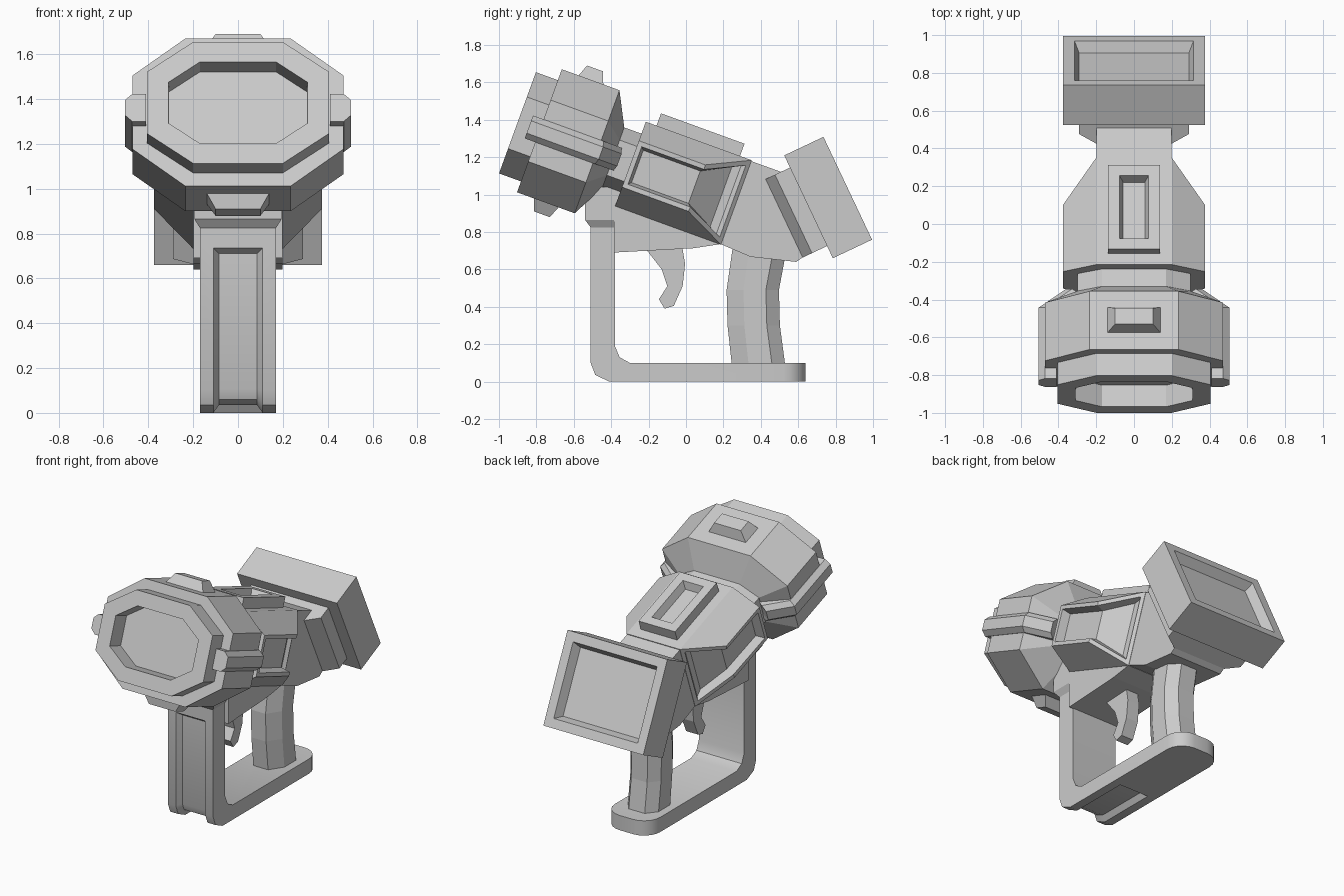
import bpy, bmesh
from math import radians
from mathutils import Matrix, Vector

if "Cube" in bpy.data.objects:
    bpy.data.objects.remove(bpy.data.objects["Cube"])

TILT = Matrix.Rotation(radians(-20), 4, 'X')                      # barrel frame
EYE = Matrix.Translation((0, 0.76, 0.984)) @ Matrix.Rotation(radians(25.3), 4, 'X')
MID = 0.992                                                       # barrel axis height in its frame


def part(name, rings, frame=Matrix(), pick=None, insets=(), round_end=None, smooth=False):
    """Skin a list of point rings, optionally recess the picked faces."""
    bm = bmesh.new()
    vs = [[bm.verts.new(p) for p in r] for r in rings]
    n = len(rings[0])
    for a, b in zip(vs, vs[1:]):
        for i in range(n):
            j = (i + 1) % n
            bm.faces.new((a[i], a[j], b[j], b[i]))
    bm.faces.new(vs[0])
    bm.faces.new(vs[-1])
    bmesh.ops.remove_doubles(bm, verts=bm.verts, dist=1e-5)
    bmesh.ops.recalc_face_normals(bm, faces=bm.faces)
    bm.normal_update()
    if pick:
        faces = [f for f in bm.faces if pick(f.normal, f.calc_center_median())]
        for thick, depth in insets:
            bmesh.ops.inset_region(bm, faces=faces, thickness=thick, depth=depth,
                                   use_even_offset=True, use_boundary=True)
            bm.normal_update()
    if round_end:
        edges = [e for e in bm.edges if all(v.co.y > round_end - 1e-4 for v in e.verts)
                 and abs(e.verts[0].co.z - e.verts[1].co.z) > 0.05]
        bmesh.ops.bevel(bm, geom=edges, offset=0.12, segments=5, profile=0.5, affect='EDGES')
    me = bpy.data.meshes.new(name)
    bm.transform(frame)
    bm.to_mesh(me)
    bm.free()
    ob = bpy.data.objects.new(name, me)
    bpy.context.collection.objects.link(ob)
    if smooth:
        bpy.context.view_layer.objects.active = ob
        ob.select_set(True)
        bpy.ops.object.shade_smooth_by_angle(angle=radians(35))
        ob.select_set(False)
    return ob


def octagon(u, w, top, h, side, c=MID):
    q = [(top, h), (w, side), (w, -side), (top, -h)]
    return [(x, u, c + v) for x, v in q + [(-x, v) for x, v in reversed(q)]]


def rect_z(z, w, y0, y1):
    return [(-w, y0, z), (w, y0, z), (w, y1, z), (-w, y1, z)]


def rect_y(y, w, h):
    return [(-w, y, -h), (w, y, -h), (w, y, h), (-w, y, h)]


def slab(pts, w):
    return [[(x, y, z) for y, z in pts] for x in (-w, w)]


# Front lens with deep recess
part("lens_housing", [octagon(-1.32, 0.405, 0.2, 0.288, 0.147), octagon(-1.15, 0.405, 0.2, 0.288, 0.147)],
     TILT, lambda n, c: n.y < -0.9, [(0.095, 0), (0.003, -0.12)])

# Head, tapering back to the neck
part("head", [octagon(-1.195, 0.47, 0.235, 0.35, 0.175), octagon(-0.867, 0.47, 0.235, 0.35, 0.175),
              octagon(-0.775, 0.3, 0.17, 0.172, 0.1), octagon(-0.65, 0.3, 0.17, 0.172, 0.1)], TILT)

# Lugs above and below the head
for label, s in (("upper", 1), ("lower", -1)):
    part(label + "_lug", [rect_z(MID + s * 0.34, 0.145, -1.103, -0.955),
                          rect_z(MID + s * 0.415, 0.1, -1.075, -0.985)], TILT)

# Side rails bending inward behind the head
for label, s in (("right", 1), ("left", -1)):
    rings = []
    for v, d in ((-0.065, 0.033), (-0.035, 0), (0.035, 0), (0.065, 0.033)):
        plan = [(0.41, -1.255), (0.505 - d, -1.255), (0.505 - d, -0.845 - d * 0.3),
                (0.36 - d, -0.74 - d * 0.3), (0.27, -0.79), (0.41, -0.87)]
        rings.append([(s * x, u, MID + v) for x, u in plan])
    part(label + "_rail", rings, TILT)

# Receiver with recessed, wrapped side windows
part("receiver", [octagon(-0.677, 0.375, 0.2, 0.24, 0.132), octagon(-0.3, 0.375, 0.2, 0.24, 0.132),
                  octagon(-0.075, 0.2, 0.2, 0.24, 0.24)],
     TILT, lambda n, c: abs(n.x) > 0.7, [(0.025, 0), (0.015, -0.055)])

# Central spine
part("spine", slab([(-0.215, 1.383), (0.53, 1.113), (0.7, 0.72), (0.59, 0.64), (0.345, 0.667),
                    (0.185, 0.735), (0.04, 0.713), (-0.385, 0.69), (-0.385, 0.93)], 0.198))

# Raised top plate
part("top_plate", [rect_z(1.2, 0.137, -0.616, -0.141), rect_z(1.302, 0.137, -0.616, -0.141)],
     TILT, lambda n, c: n.z > 0.9, [(0.06, 0), (0.02, -0.05)])

# Rear screen and its mount
part("screen", [rect_y(-0.116, 0.375, 0.304), rect_y(0.116, 0.375, 0.304)],
     EYE, lambda n, c: n.y > 0.9, [(0.06, 0), (0.025, -0.06)])
part("screen_mount", [rect_y(-0.26, 0.2, 0.232), rect_y(-0.205, 0.29, 0.232), rect_y(-0.1, 0.29, 0.232)], EYE)

# Faceted grip
rings = []
for z, y0, y1 in ((0.09, 0.245, 0.53), (0.3, 0.222, 0.502), (0.49, 0.217, 0.497), (0.72, 0.25, 0.54)):
    half = [(0.055, y0), (0.115, y0 + 0.09), (0.115, y1 - 0.07), (0.06, y1)]
    rings.append([(x, y, z) for x, y in half + [(-x, y) for x, y in reversed(half)]])
part("grip", rings)

# Trigger
part("trigger", slab([(-0.23, 0.72), (-0.2, 0.69), (-0.13, 0.6), (-0.1, 0.51), (-0.145, 0.44), (-0.115, 0.39),
                      (-0.065, 0.405), (-0.018, 0.51), (-0.005, 0.63), (-0.02, 0.72)], 0.045))

# Hand guard: front post and base, with a channel running round the corner
part("hand_guard", slab([(-0.51, 0.84), (-0.51, 0.795), (-0.51, 0.1), (-0.485, 0.035), (-0.41, 0.0), (0.06, 0.0),
                         (0.64, 0.0), (0.64, 0.1), (-0.3, 0.1), (-0.355, 0.13), (-0.38, 0.19), (-0.38, 0.84)], 0.17),
     pick=lambda n, c: abs(n.x) < 0.1 and c.y < 0 and c.z < 0.6 and (n.y < -0.3 or n.z < -0.3),
     insets=[(0.06, 0), (0.025, -0.035)], round_end=0.64, smooth=True)
part("post_collar", [rect_z(0.825, 0.17, -0.51, -0.38), rect_z(0.865, 0.195, -0.54, -0.35),
                     rect_z(1.04, 0.195, -0.54, -0.35)])
